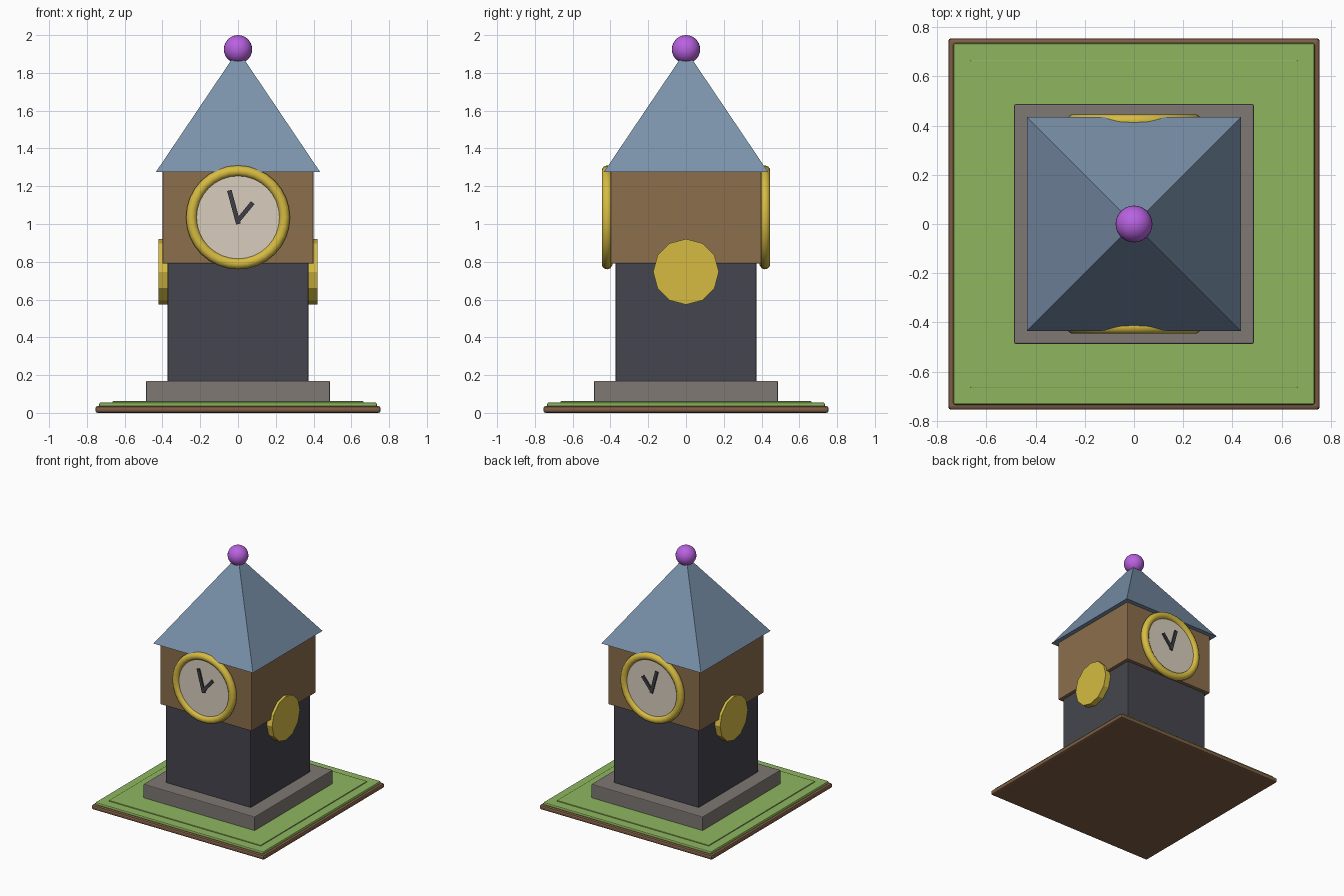
import bpy, math
from mathutils import Vector

cube = bpy.data.objects.get("Cube")
if cube:
    bpy.data.objects.remove(cube, do_unlink=True)


def material(name, r, g, b):
    """Flat material from 0-255 display values, stored as linear."""
    lin = [((c / 255 + 0.055) / 1.055) ** 2.4 for c in (r, g, b)] + [1]
    m = bpy.data.materials.new(name)
    m.use_nodes = True
    m.diffuse_color = lin
    m.node_tree.nodes["Principled BSDF"].inputs["Base Color"].default_value = lin
    return m


soil = material("soil brown", 128, 94, 68)
grass = material("grass green", 143, 182, 96)
stone = material("stone grey", 126, 120, 115)
slate = material("dark slate", 69, 69, 78)
wood = material("wood brown", 140, 110, 77)
roof_blue = material("roof blue", 122, 145, 170)
gold = material("gold", 214, 187, 66)
cream = material("cream", 216, 206, 190)
black = material("hand black", 62, 62, 70)
purple = material("purple", 184, 98, 224)


def finish(name, mat, smooth=False):
    ob = bpy.context.object
    ob.name = name
    ob.data.materials.append(mat)
    if smooth:
        bpy.ops.object.shade_smooth_by_angle(angle=math.radians(40))
    return ob


def block(name, mat, half, z0, z1, bevel=0.006):
    """Square slab with softened edges."""
    bpy.ops.mesh.primitive_cube_add(size=1, location=(0, 0, (z0 + z1) / 2))
    bpy.context.object.scale = (2 * half, 2 * half, z1 - z0)
    bpy.ops.object.transform_apply(location=False, rotation=False)
    ob = finish(name, mat)
    mod = ob.modifiers.new("soft edges", "BEVEL")
    mod.width, mod.segments = bevel, 2
    return ob


# Stepped ground, plinth and tower
block("ground_slab", soil, 0.755, 0, 0.036, 0.012)
block("lawn", grass, 0.735, 0.03, 0.055, 0.008)
block("lawn_step", grass, 0.665, 0.05, 0.062, 0.003)
block("plinth", stone, 0.487, 0.055, 0.17)
block("shaft", slate, 0.373, 0.165, 0.8)
block("clock_room", wood, 0.4, 0.79, 1.29)

# Pyramid roof and finial
bpy.ops.mesh.primitive_cone_add(vertices=4, radius1=0.435 * math.sqrt(2), depth=0.645,
                                location=(0, 0, 1.5975), rotation=(0, 0, math.pi / 4))
finish("roof", roof_blue)
bpy.ops.mesh.primitive_uv_sphere_add(segments=24, ring_count=16, radius=0.075,
                                     location=(0, 0, 1.925))
finish("finial", purple, True)


def hand(name, side, x0, z0, x1, z1):
    """Thin bar between two points on the clock face."""
    d = Vector((x1 - x0, 0, z1 - z0))
    bpy.ops.mesh.primitive_cube_add(size=1, location=((x0 + x1) / 2, side * 0.429, (z0 + z1) / 2),
                                    rotation=(0, math.atan2(d.x, d.z), 0))
    bpy.context.object.scale = (0.024, 0.014, d.length)
    finish(name, black)


# Clocks, mirrored front to back
CLOCK_Z = 1.035
for label, side in (("front", -1), ("back", 1)):
    bpy.ops.mesh.primitive_cylinder_add(vertices=32, radius=0.24, depth=0.05,
                                        location=(0, side * 0.4, CLOCK_Z),
                                        rotation=(math.pi / 2, 0, 0))
    finish(label + "_clock_face", cream)
    bpy.ops.mesh.primitive_torus_add(major_segments=32, minor_segments=10,
                                     major_radius=0.246, minor_radius=0.029,
                                     location=(0, side * 0.418, CLOCK_Z),
                                     rotation=(math.pi / 2, 0, 0))
    finish(label + "_clock_rim", gold, True)
    hand(label + "_minute_hand", side, 0.002, 1.0, -0.046, 1.178)
    hand(label + "_hour_hand", side, -0.004, 1.013, 0.078, 1.113)

# Twelve-sided discs on both flanks
for label, side in (("left", 1), ("right", -1)):
    bpy.ops.mesh.primitive_cylinder_add(vertices=12, radius=0.174, depth=0.07,
                                        location=(side * 0.385, 0, 0.747),
                                        rotation=(0, math.pi / 2, 0))
    finish(label + "_disc", gold)
